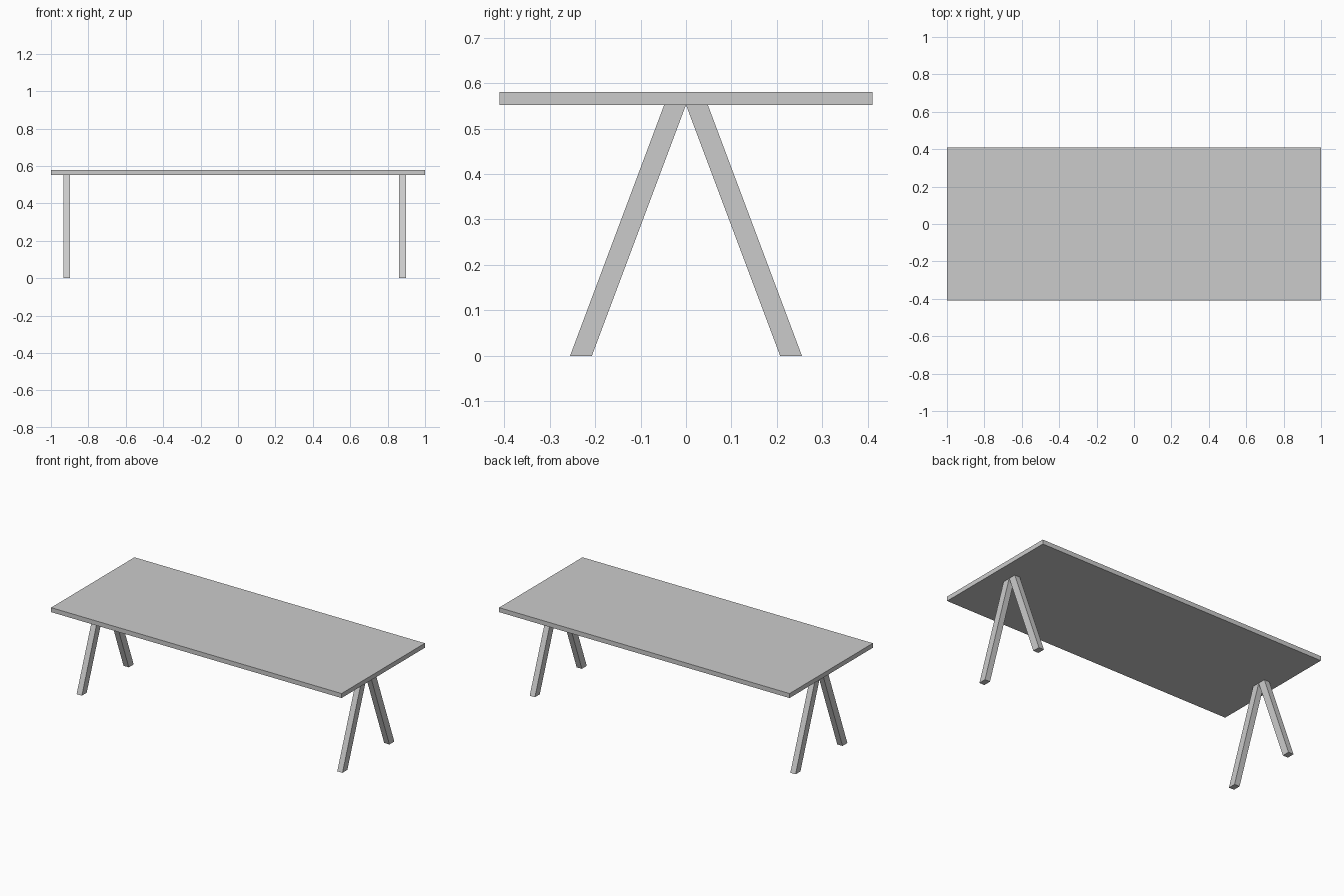
import bpy, bmesh

if "Cube" in bpy.data.objects:
    bpy.data.objects.remove(bpy.data.objects["Cube"])

TOP_Z, UNDER_Z = 0.58, 0.552


def prism(name, profile, x0, x1):
    """Extrude a (y, z) profile along x."""
    bm = bmesh.new()
    face = bm.faces.new([bm.verts.new((x0, y, z)) for y, z in profile])
    ext = bmesh.ops.extrude_face_region(bm, geom=[face])
    moved = [v for v in ext["geom"] if isinstance(v, bmesh.types.BMVert)]
    bmesh.ops.translate(bm, verts=moved, vec=(x1 - x0, 0, 0))
    bmesh.ops.recalc_face_normals(bm, faces=bm.faces)
    mesh = bpy.data.meshes.new(name)
    bm.to_mesh(mesh)
    bm.free()
    obj = bpy.data.objects.new(name, mesh)
    bpy.context.collection.objects.link(obj)
    return obj


# Table top
prism("table_top", [(-0.41, UNDER_Z), (0.41, UNDER_Z), (0.41, TOP_Z), (-0.41, TOP_Z)], -1, 1)

# Slanted legs, meeting in an A shape under each end (right pair sits slightly further in)
for side, x0, x1 in (("left", -0.933, -0.897), ("right", 0.862, 0.898)):
    for end, s in (("front", -1), ("back", 1)):
        prism(f"{side}_{end}_leg",
              [(s * 0.207, 0), (s * 0.255, 0), (s * 0.048, UNDER_Z), (0, UNDER_Z)], x0, x1)
